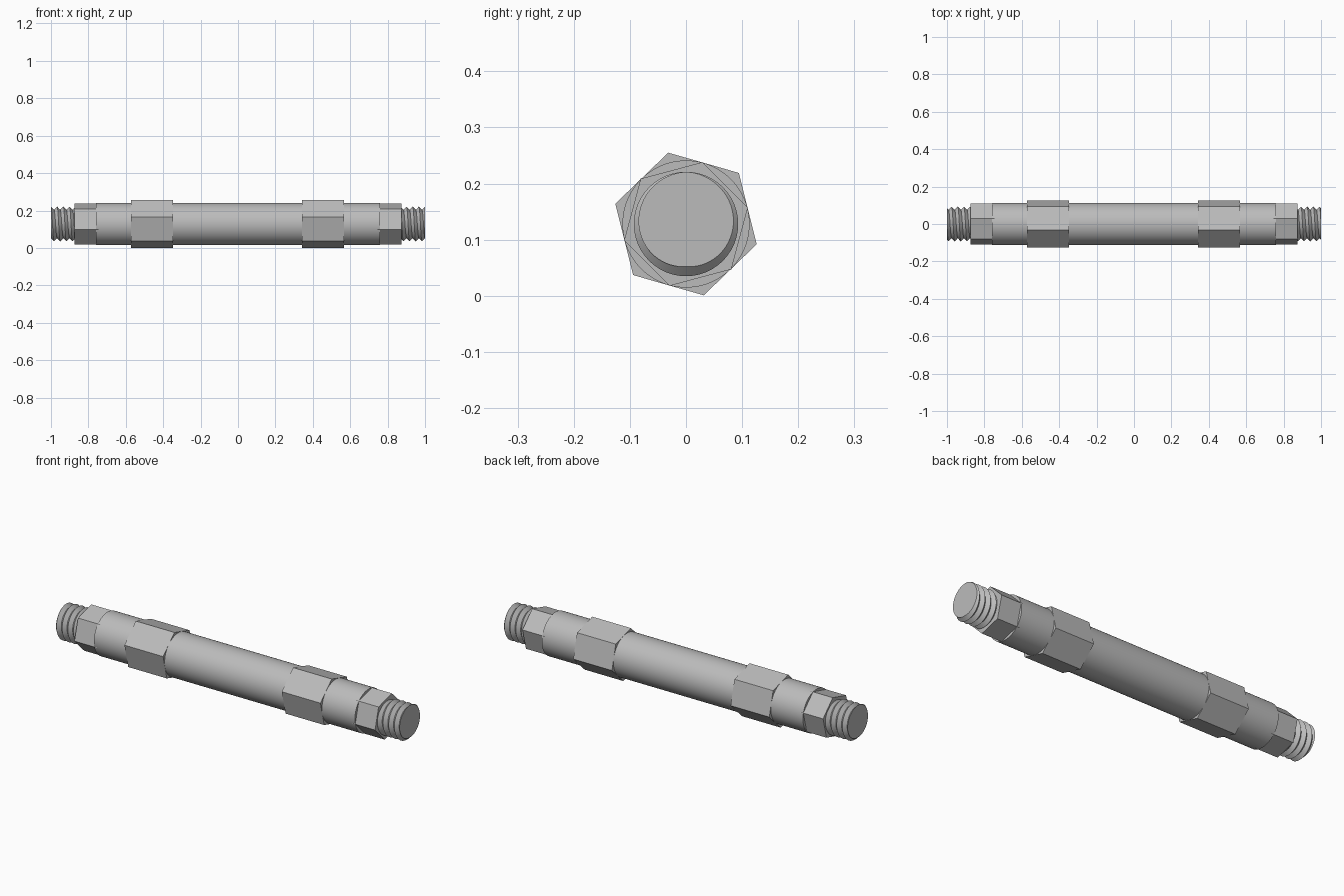
import bpy
import bmesh
from math import pi, sin, cos, tau, radians

AXIS_Z = 0.128      # height of the rod axis
BODY_R = 0.1133
HEX_R = 0.131
PITCH = 0.033

cube = bpy.data.objects.get("Cube")
if cube:
    bpy.data.objects.remove(cube, do_unlink=True)

steel = bpy.data.materials.new("grey steel")
steel.use_nodes = True
GREY = (0.5, 0.5, 0.5, 1)
steel.diffuse_color = GREY
steel.node_tree.nodes["Principled BSDF"].inputs["Base Color"].default_value = GREY


def finish(name, bm, smooth):
    bmesh.ops.recalc_face_normals(bm, faces=bm.faces)
    mesh = bpy.data.meshes.new(name)
    bm.to_mesh(mesh)
    bm.free()
    mesh.materials.append(steel)
    obj = bpy.data.objects.new(name, mesh)
    bpy.context.collection.objects.link(obj)
    obj.location.z = AXIS_Z
    if smooth:
        bpy.ops.object.select_all(action="DESELECT")
        obj.select_set(True)
        bpy.context.view_layer.objects.active = obj
        bpy.ops.object.shade_smooth_by_angle(angle=radians(30))
    return obj


def prism(name, x0, x1, radius, sides, turn=0, smooth=False):
    """Regular prism along x; turn is the angle of its first corner from +y."""
    bm = bmesh.new()
    rings = []
    for x in (x0, x1):
        rings.append([bm.verts.new((x, radius * cos(turn + tau * i / sides),
                                    radius * sin(turn + tau * i / sides)))
                      for i in range(sides)])
    a, b = rings
    for i in range(sides):
        j = (i + 1) % sides
        bm.faces.new((a[i], a[j], b[j], b[i]))
    bm.faces.new(a)
    bm.faces.new(b)
    return finish(name, bm, smooth)


def thread(name, x0, x1, root, crest, steps=48):
    """Single-start V thread: crest and root helices trimmed at both ends."""
    bm = bmesh.new()
    rows = []
    turns = int((x1 - x0) / PITCH) + 2
    for k in range(-2 * turns - 2, 4):
        row = []
        for i in range(steps + 1):
            angle = tau * i / steps
            lead = angle / tau - 0.25
            x = min(max(x1 + PITCH * (k / 2 + lead), x0), x1)
            phase = ((x - x1) / PITCH - lead) % 1
            r = root + (crest - root) * abs(1 - 2 * phase)
            row.append(bm.verts.new((x, r * cos(angle), r * sin(angle))))
        rows.append(row)
    for a, b in zip(rows, rows[1:]):
        for i in range(steps):
            bm.faces.new((a[i], a[i + 1], b[i + 1], b[i]))
    bmesh.ops.remove_doubles(bm, verts=bm.verts, dist=0.00002)
    # Close the flat ends
    rim = [e for e in bm.edges if e.is_boundary]
    bmesh.ops.holes_fill(bm, edges=rim, sides=0)
    return finish(name, bm, True)


# Main round rod
prism("rod_body", -0.76, 0.76, BODY_R, 96, smooth=True)

# Wide wrench grips
for side, x0, x1 in (("right", -0.573, -0.348), ("left", 0.343, 0.568)):
    prism(side + "_grip_hex", x0, x1, HEX_R, 6, radians(44))

# End hexes, turned half a flat against the grips, and threaded studs
for side, s in (("right", -1), ("left", 1)):
    prism(side + "_end_hex", s * 0.745, s * 0.875, 0.1142, 6, radians(15))
    stud = thread(side + "_threaded_stud", 0.868, 1.0, 0.076, 0.093)
    if s < 0:
        stud.rotation_euler.z = pi
